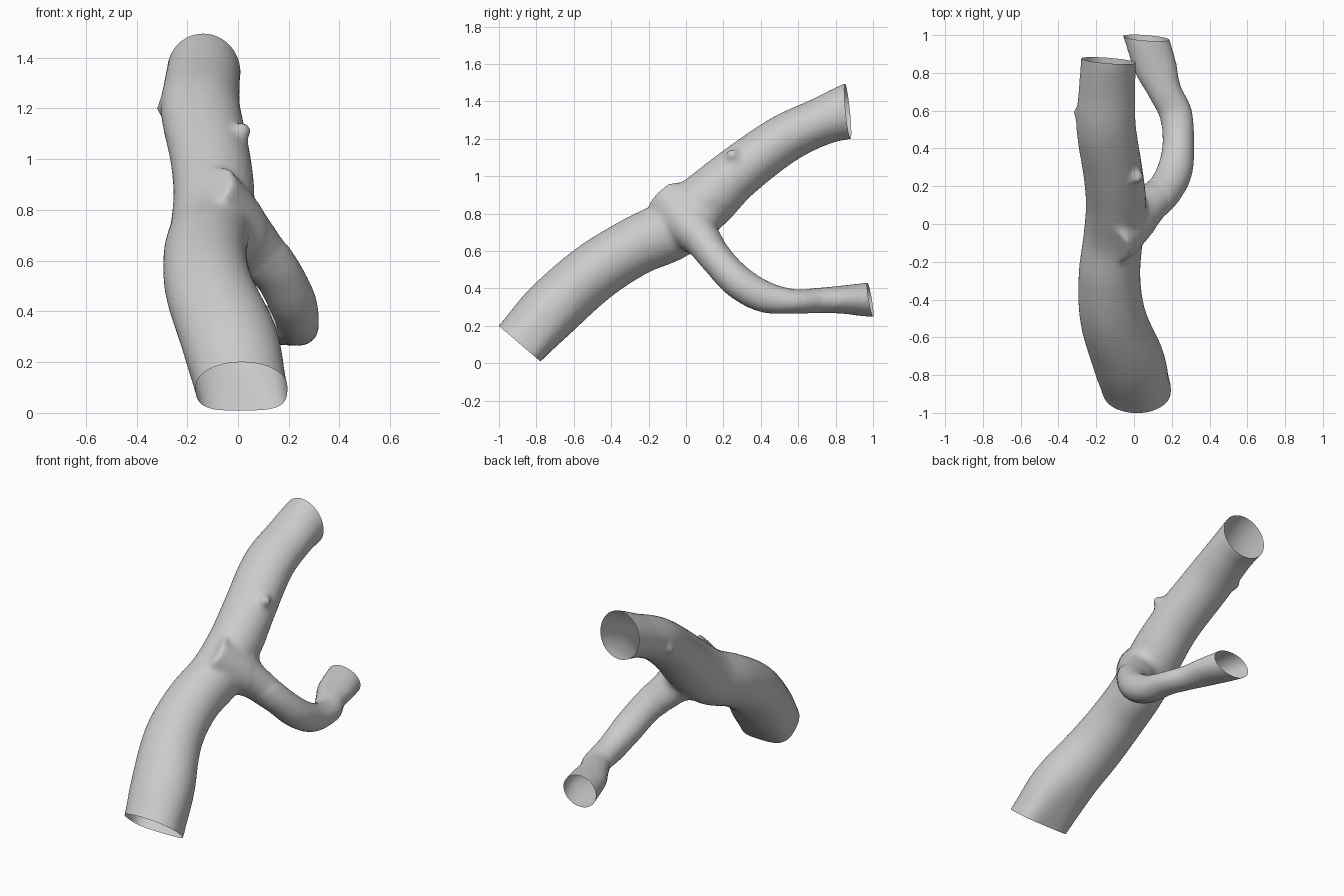
import bpy, bmesh, math
from mathutils import Vector

if "Cube" in bpy.data.objects:
    bpy.data.objects.remove(bpy.data.objects["Cube"], do_unlink=True)

# Each station: centre x, y, z, half width, half height
TRUNK = [(.015, -.89, .105, .178, .147), (-.03, -.725, .28, .19, .162), (-.11, -.5, .48, .176, .16),
         (-.13, -.28, .62, .164, .157), (-.11, -.07, .72, .158, .165), (-.095, .1, .86, .16, .16),
         (-.11, .265, 1.01, .158, .142), (-.147, .51, 1.19, .158, .132),
         (-.142, .715, 1.29, .15, .128), (-.135, .865, 1.345, .146, .146)]
BRANCH = [(-.03, .0, .76, .13, .13), (.07, .1, .645, .115, .1), (.155, .17, .55, .098, .088),
          (.215, .28, .435, .095, .09), (.235, .42, .355, .085, .085), (.222, .58, .33, .088, .066),
          (.165, .7, .335, .09, .068), (.115, .83, .34, .113, .075), (.065, .985, .34, .115, .092)]
SIDES, STEPS = 40, 8


def spline(stations):
    """Smooth interpolation through the stations, run on a little past both ends."""
    p = [Vector(s) for s in stations]
    p = [p[0] * 2 - p[1]] + p + [p[-1] * 2 - p[-2]]
    for end, inner in ((0, 1), (-1, -2)):
        p[end][3], p[end][4] = p[inner][3], p[inner][4]
    p = [p[0] * 2 - p[1]] + p + [p[-1] * 2 - p[-2]]
    out = []
    for a, b, c, d in zip(p, p[1:], p[2:], p[3:]):
        for i in range(STEPS):
            t = i / STEPS
            out.append((b * 2 + (c - a) * t + (a * 2 - b * 5 + c * 4 - d) * t**2
                        + (b * 3 - a - c * 3 + d) * t**3) / 2)
    return out + [p[-2]]


def tube(bm, stations, square_start=False):
    """Loft a closed tube of oval sections."""
    pts = spline(stations)
    rings = []
    for i, p in enumerate(pts):
        tangent = (pts[min(i + 1, len(pts) - 1)] - pts[max(i - 1, 0)]).to_3d().normalized()
        x = Vector((1, 0, 0))
        side = (x - tangent * x.dot(tangent)).normalized()
        up = side.cross(tangent)
        # the underside is boxier near the start of the trunk
        power = 1 - .45 * max(0, 1 - max(0, i - STEPS) / (STEPS * 1.5)) if square_start else 1
        ring = []
        for k in range(SIDES):
            a = math.tau * k / SIDES
            c, s = math.cos(a), math.sin(a)
            if s < 0:
                c, s = (math.copysign(abs(v)**power, v) for v in (c, s))
            ring.append(bm.verts.new(p.to_3d() + side * c * p[3] + up * s * p[4]))
        rings.append(ring)
    for r, q in zip(rings, rings[1:]):
        for k in range(SIDES):
            n = (k + 1) % SIDES
            bm.faces.new((r[k], r[n], q[n], q[k]))
    bm.faces.new(rings[0][::-1])
    bm.faces.new(rings[-1])


# Trunk, branch and two small side knobs
bm = bmesh.new()
tube(bm, TRUNK, True)
tube(bm, BRANCH)
for spot in ((-.285, .59, 1.2), (.015, .25, 1.11)):
    ball = bmesh.ops.create_icosphere(bm, subdivisions=3, radius=.038)
    bmesh.ops.translate(bm, verts=ball["verts"], vec=spot)
bmesh.ops.recalc_face_normals(bm, faces=bm.faces)
mesh = bpy.data.meshes.new("branching_tube")
bm.to_mesh(mesh)
bm.free()
tube_ob = bpy.data.objects.new("branching_tube", mesh)
bpy.context.scene.collection.objects.link(tube_ob)

# Fuse the parts into one skin
remesh = tube_ob.modifiers.new("fuse", "REMESH")
remesh.mode = "VOXEL"
remesh.voxel_size = .016
fused = bpy.data.meshes.new_from_object(tube_ob.evaluated_get(bpy.context.evaluated_depsgraph_get()))
tube_ob.modifiers.clear()

bm = bmesh.new()
bm.from_mesh(fused)
# Soften everything lightly, and the fork more
fork = Vector((.03, .12, .7))
bmesh_all = list(bm.verts)
for _ in range(4):
    bmesh.ops.smooth_vert(bm, verts=bmesh_all, factor=.5, use_axis_x=True, use_axis_y=True, use_axis_z=True)
near = [v for v in bm.verts if (v.co - fork).length < .17]
for _ in range(14):
    bmesh.ops.smooth_vert(bm, verts=near, factor=.5, use_axis_x=True, use_axis_y=True, use_axis_z=True)

# Cut the three ends open
for station, normal in ((TRUNK[0], (0, -.65, -.76)), (TRUNK[-1], (.08, .99, .1)), (BRANCH[-1], (.07, .98, .16))):
    centre = Vector(station[:3])
    faces = [f for f in bm.faces if (f.calc_center_median() - centre).length < .42]
    geom = set(faces)
    for f in faces:
        geom.update(f.verts)
        geom.update(f.edges)
    bmesh.ops.bisect_plane(bm, geom=list(geom), plane_co=centre, plane_no=normal, clear_outer=True)
for f in bm.faces:
    f.smooth = True
bm.to_mesh(mesh)
bm.free()
bpy.data.meshes.remove(fused)

# Plain grey
grey = bpy.data.materials.new("grey")
grey.use_nodes = True
colour = (.6, .6, .6, 1)
grey.diffuse_color = colour
grey.node_tree.nodes["Principled BSDF"].inputs["Base Color"].default_value = colour
mesh.materials.clear()
mesh.materials.append(grey)
